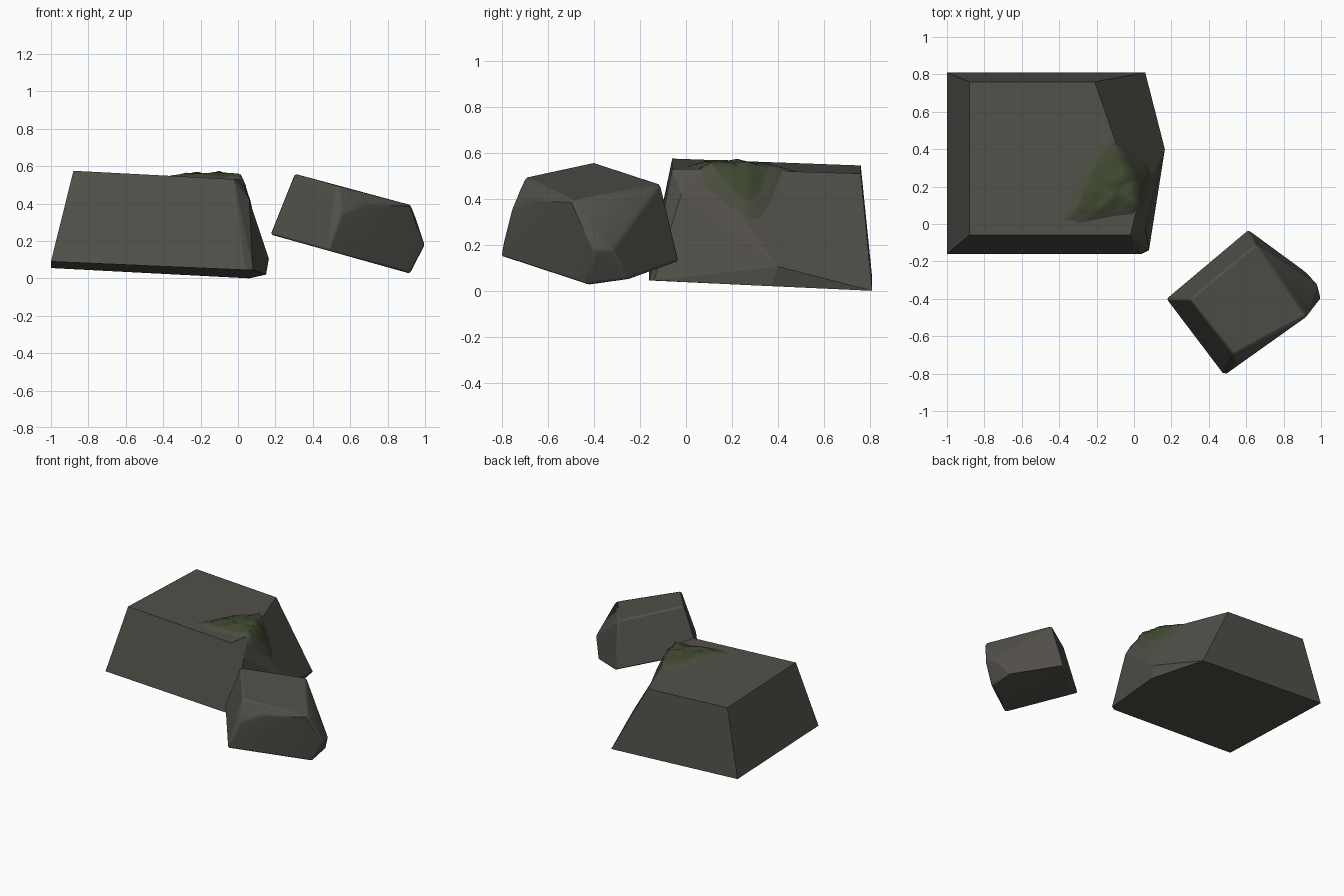
import bpy, bmesh, math
from mathutils import Vector, noise
from mathutils.bvhtree import BVHTree

cube = bpy.data.objects.get("Cube")
if cube:
    bpy.data.objects.remove(cube, do_unlink=True)


def material(name, colour):
    mat = bpy.data.materials.new(name)
    mat.use_nodes = True
    mat.diffuse_color = (*colour, 1)
    shader = mat.node_tree.nodes["Principled BSDF"]
    shader.inputs["Base Color"].default_value = (*colour, 1)
    shader.inputs["Roughness"].default_value = 0.9
    return mat


def add_object(name, bm, *mats):
    mesh = bpy.data.meshes.new(name)
    bm.to_mesh(mesh)
    obj = bpy.data.objects.new(name, mesh)
    bpy.context.collection.objects.link(obj)
    for mat in mats:
        mesh.materials.append(mat)
    return obj


def hewn_block(corners):
    """Convex faceted stone spanned by its corner points."""
    bm = bmesh.new()
    for co in corners:
        bm.verts.new(co)
    result = bmesh.ops.convex_hull(bm, input=bm.verts[:])
    loose = [v for v in bm.verts if not v.link_faces]
    bmesh.ops.delete(bm, geom=loose, context="VERTS")
    bmesh.ops.dissolve_limit(bm, angle_limit=math.radians(4),
                             verts=bm.verts[:], edges=bm.edges[:])
    bmesh.ops.recalc_face_normals(bm, faces=bm.faces[:])
    return bm


stone = material("stone", (0.085, 0.08, 0.068))
moss = material("moss", (0.052, 0.066, 0.032))
moss_edge = material("moss_edge", (0.07, 0.074, 0.05))

# Large slab: top rim, broken right side, sloping base
bm = hewn_block([
    (-0.88, -0.06, 0.575), (-0.88, 0.76, 0.545), (-0.21, 0.76, 0.51),
    (0.02, 0.10, 0.53), (-0.02, -0.06, 0.53), (0.06, -0.02, 0.42),
    (0.165, 0.40, 0.105), (0.15, 0.37, 0.02),
    (-1, -0.16, 0.09), (0.04, -0.16, 0.045), (0.08, -0.14, 0.045),
    (-1, 0.81, 0.055), (0.06, 0.81, 0),
])
surface = BVHTree.FromBMesh(bm)
add_object("large_rock", bm, stone)
bm.free()

# Small tilted rock with worn edges
bm = hewn_block([
    (0.30, -0.40, 0.56), (0.53, -0.70, 0.495), (0.93, -0.49, 0.39),
    (0.65, -0.11, 0.465), (0.55, -0.76, 0.35), (0.67, -0.675, 0.40),
    (1.0, -0.40, 0.18), (0.98, -0.32, 0.18),
    (0.17, -0.40, 0.235), (0.48, -0.81, 0.15), (0.92, -0.43, 0.025),
    (0.91, -0.25, 0.05), (0.61, -0.03, 0.13),
])
small_rock = add_object("small_rock", bm, stone)
bm.free()
bevel = small_rock.modifiers.new("worn_edges", "BEVEL")
bevel.width = 0.012
bevel.segments = 2
bevel.limit_method = "ANGLE"
bevel.angle_limit = math.radians(15)

# Moss cushion: rings shrinking to a centre, laid on the slab
outline = [(-0.39, 0.02), (-0.30, 0.0), (-0.20, 0.02), (-0.09, 0.04),
           (0.0, 0.05), (0.05, 0.08), (0.08, 0.18), (0.10, 0.27),
           (0.07, 0.33), (0.0, 0.38), (-0.08, 0.42), (-0.15, 0.49),
           (-0.22, 0.40), (-0.28, 0.30), (-0.33, 0.17)]
centre = Vector((-0.09, 0.19))
rings = 8
count = 3 * len(outline)


def rim_point(i):
    k, part = divmod(i, 3)
    a = Vector(outline[k])
    b = Vector(outline[(k + 1) % len(outline)])
    return a.lerp(b, part / 3)


def on_rock(xy, t):
    hit, normal, _, _ = surface.ray_cast(Vector((*xy, 2)), Vector((0, 0, -1)))
    lump = 0.8 + 0.45 * noise.noise(Vector((*xy, 0)) * 14)
    lift = 0.048 * (1 - t ** 2.5) * lump - 0.003 * t
    return hit + normal.lerp(Vector((0, 0, 1)), 0.3) * lift


bm = bmesh.new()
top = bm.verts.new(on_rock(centre, 0))
loops = []
for r in range(1, rings + 1):
    t = r / rings
    loops.append([bm.verts.new(on_rock(centre.lerp(rim_point(i), t), t))
                  for i in range(count)])
for i in range(count):
    j = (i + 1) % count
    bm.faces.new((top, loops[0][i], loops[0][j]))
    for r, (inner, outer) in enumerate(zip(loops, loops[1:])):
        face = bm.faces.new((inner[i], outer[i], outer[j], inner[j]))
        face.material_index = int(r >= rings - 3)
add_object("moss_patch", bm, moss, moss_edge)
bm.free()

# Shading: soft moss and worn edges, crisp facets
bpy.ops.object.select_all(action="DESELECT")
for name, angle in (("moss_patch", 60), ("small_rock", 20)):
    obj = bpy.data.objects[name]
    obj.select_set(True)
    bpy.context.view_layer.objects.active = obj
    bpy.ops.object.shade_smooth_by_angle(angle=math.radians(angle))
    obj.select_set(False)
